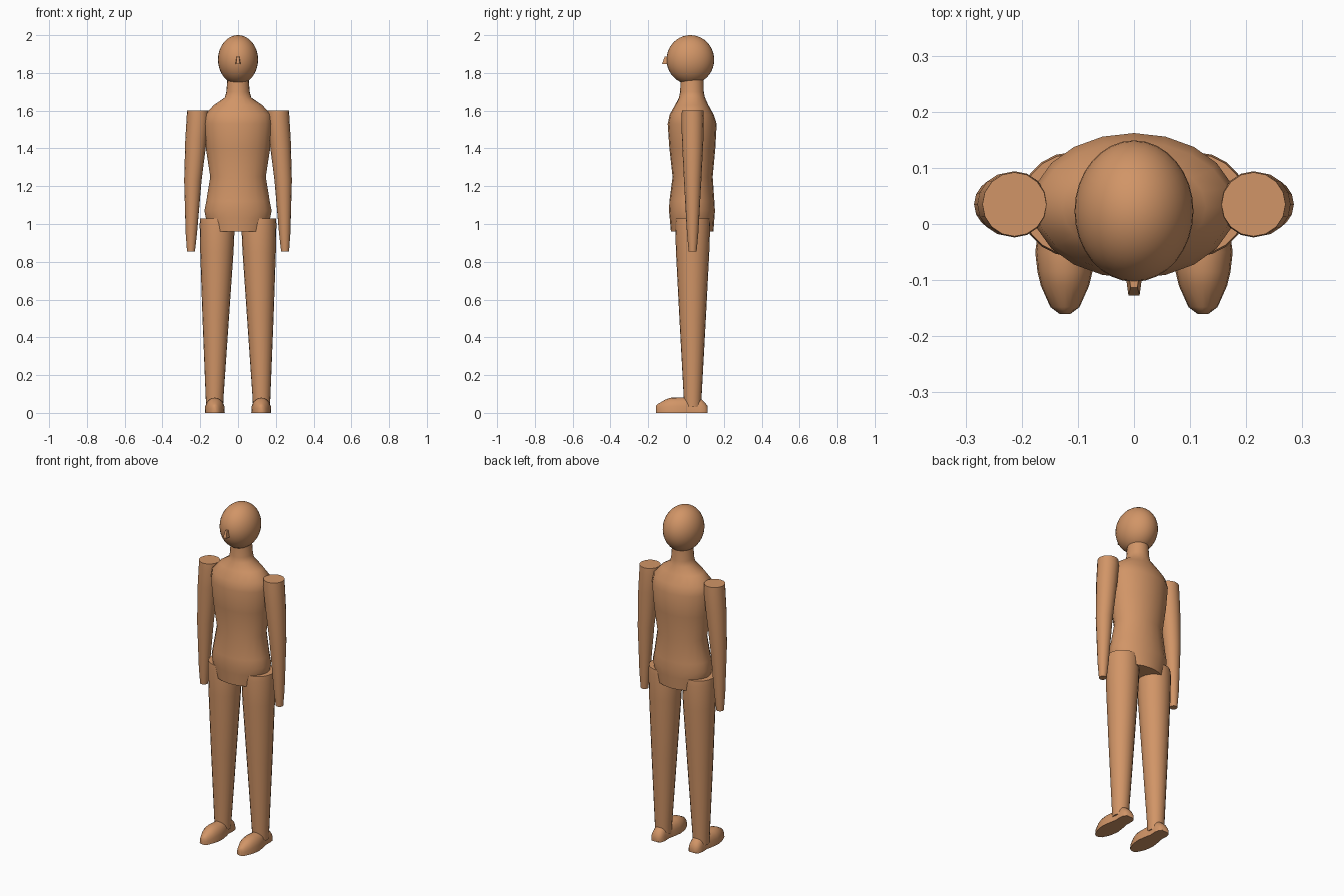
import bpy, bmesh, math

cube = bpy.data.objects.get("Cube")
if cube:
    bpy.data.objects.remove(cube, do_unlink=True)

TAN = (0.64, 0.30, 0.135, 1)
mat = bpy.data.materials.new("tan_wood")
mat.use_nodes = True
mat.diffuse_color = TAN
bsdf = next(n for n in mat.node_tree.nodes if n.type == "BSDF_PRINCIPLED")
bsdf.inputs["Base Color"].default_value = TAN


def finish(obj, angle=50):
    """Colour the part and smooth it, keeping real edges sharp."""
    obj.data.materials.append(mat)
    bpy.ops.object.select_all(action="DESELECT")
    obj.select_set(True)
    bpy.context.view_layer.objects.active = obj
    bpy.ops.object.shade_smooth_by_angle(angle=math.radians(angle))
    return obj


def loft(name, rings, angle=50):
    """Skin a list of point rings and cap both ends."""
    bm = bmesh.new()
    rows = [[bm.verts.new(p) for p in ring] for ring in rings]
    n = len(rows[0])
    for a, b in zip(rows, rows[1:]):
        for i in range(n):
            j = (i + 1) % n
            bm.faces.new((a[i], a[j], b[j], b[i]))
    bm.faces.new(rows[0][::-1])
    bm.faces.new(rows[-1])
    bmesh.ops.recalc_face_normals(bm, faces=bm.faces)
    mesh = bpy.data.meshes.new(name)
    bm.to_mesh(mesh)
    bm.free()
    obj = bpy.data.objects.new(name, mesh)
    bpy.context.collection.objects.link(obj)
    return finish(obj, angle)


def ellipse(cx, cy, z, rx, ry, n=20):
    steps = [math.tau * i / n for i in range(n)]
    return [(cx + rx * math.cos(t), cy + ry * math.sin(t), z) for t in steps]


def foot_section(cx, y, half, height, n=10):
    """Flat sole with an arched top, standing across the foot."""
    steps = [math.pi * i / n for i in range(n + 1)]
    return [(cx + half * math.cos(t), y, height * math.sin(t) ** 0.7) for t in steps]


# Torso with neck: height, half width, front y, back y
TORSO = [
    (0.96, 0.150, -0.080, 0.145),
    (1.03, 0.170, -0.086, 0.150),
    (1.07, 0.178, -0.090, 0.153),
    (1.12, 0.168, -0.088, 0.150),
    (1.25, 0.147, -0.071, 0.141),
    (1.40, 0.170, -0.088, 0.155),
    (1.53, 0.182, -0.097, 0.162),
    (1.58, 0.174, -0.086, 0.146),
    (1.63, 0.128, -0.058, 0.118),
    (1.67, 0.070, -0.037, 0.100),
    (1.70, 0.062, -0.031, 0.094),
    (1.77, 0.056, -0.029, 0.092),
]
loft("torso", [ellipse(0, (f + b) / 2, z, w, (b - f) / 2) for z, w, f, b in TORSO])

# Head
bpy.ops.mesh.primitive_uv_sphere_add(segments=32, ring_count=20, location=(0, 0.023, 1.87))
head = bpy.context.object
head.name = "head"
head.scale = (0.106, 0.126, 0.13)
finish(head)

# Nose: a small wedge, wider and further out at its base
loft("nose", [
    [(-0.015, -0.09, 1.846), (0.015, -0.09, 1.846), (0.010, -0.127, 1.846), (-0.010, -0.127, 1.846)],
    [(-0.009, -0.09, 1.886), (0.009, -0.09, 1.886), (0.006, -0.113, 1.886), (-0.006, -0.113, 1.886)],
], 30)

# Limbs: height, distance from the middle, radius
ARM = [(0.855, 0.249, 0.021), (0.95, 0.247, 0.030), (1.23, 0.239, 0.046),
       (1.45, 0.222, 0.057), (1.56, 0.213, 0.059), (1.60, 0.213, 0.057)]
LEG = [(0.03, 0.124, 0.045), (0.08, 0.124, 0.047), (0.50, 0.118, 0.070),
       (0.85, 0.112, 0.088), (1.00, 0.110, 0.093), (1.03, 0.110, 0.090)]
# Feet: y, half width, height
FOOT = [(-0.160, 0.010, 0.036), (-0.148, 0.026, 0.048), (-0.110, 0.043, 0.070),
        (-0.085, 0.049, 0.080), (-0.050, 0.053, 0.081), (0.000, 0.046, 0.081),
        (0.035, 0.038, 0.078), (0.075, 0.040, 0.078), (0.100, 0.036, 0.055),
        (0.115, 0.024, 0.035)]

for side, s in (("left", 1), ("right", -1)):
    loft(side + "_arm", [ellipse(s * x, 0.035, z, r, r, 16) for z, x, r in ARM])
    loft(side + "_leg", [ellipse(s * x, 0.035, z, r, r) for z, x, r in LEG])
    loft(side + "_foot", [foot_section(s * 0.123, y, w, h) for y, w, h in FOOT])
